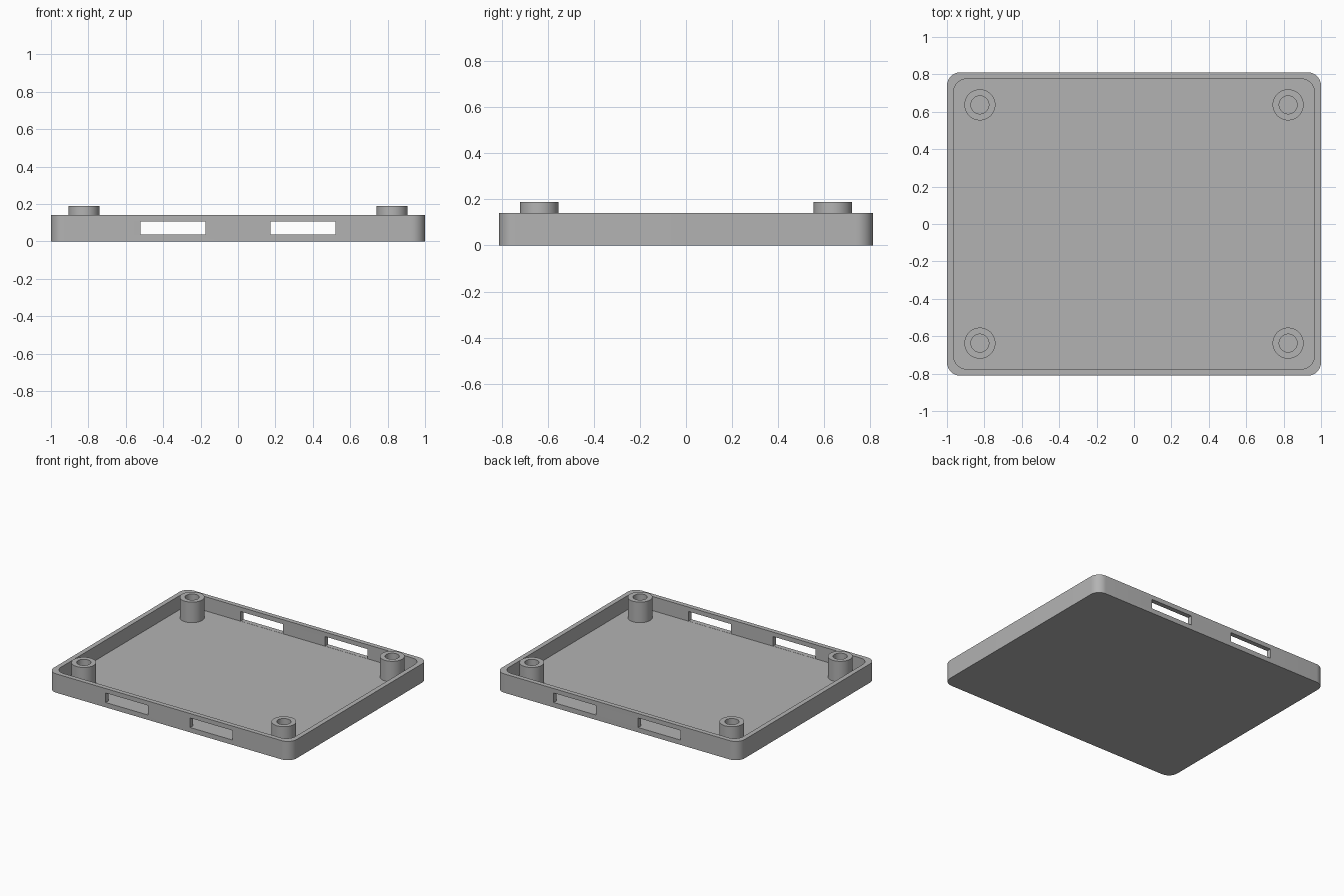
import bpy, bmesh, math

if "Cube" in bpy.data.objects:
    bpy.data.objects.remove(bpy.data.objects["Cube"])

HX, HY = 1.0, 0.811        # half size of the tray
WALL, RIM = 0.035, 0.14    # wall and floor thickness, rim height
CORNER = 0.072

grey = bpy.data.materials.new("plain grey")
grey.diffuse_color = (0.45, 0.45, 0.45, 1)
grey.use_nodes = True
grey.node_tree.nodes["Principled BSDF"].inputs["Base Color"].default_value = grey.diffuse_color


def rounded(hx, hy, r, z, steps=10):
    """Rounded rectangle as a list of points."""
    pts = []
    for q, (sx, sy) in enumerate([(1, 1), (-1, 1), (-1, -1), (1, -1)]):
        for i in range(steps + 1):
            a = math.pi / 2 * (q + i / steps)
            pts.append((sx * (hx - r) + r * math.cos(a), sy * (hy - r) + r * math.sin(a), z))
    return pts


def circle(x, y, r, z, n=48):
    return [(x + r * math.cos(2 * math.pi * i / n), y + r * math.sin(2 * math.pi * i / n), z)
            for i in range(n)]


def skin(name, rings):
    """Join successive rings with quads and cap both ends."""
    bm = bmesh.new()
    loops = [[bm.verts.new(p) for p in ring] for ring in rings]
    n = len(loops[0])
    for a, b in zip(loops, loops[1:]):
        for i in range(n):
            j = (i + 1) % n
            bm.faces.new((a[i], a[j], b[j], b[i]))
    bm.faces.new(loops[0][::-1])
    bm.faces.new(loops[-1])
    bmesh.ops.recalc_face_normals(bm, faces=bm.faces)
    mesh = bpy.data.meshes.new(name)
    bm.to_mesh(mesh)
    bm.free()
    mesh.materials.append(grey)
    ob = bpy.data.objects.new(name, mesh)
    bpy.context.collection.objects.link(ob)
    return ob


def smooth(ob):
    bpy.ops.object.select_all(action='DESELECT')
    ob.select_set(True)
    bpy.context.view_layer.objects.active = ob
    bpy.ops.object.shade_smooth_by_angle(angle=math.radians(30))


# Open tray: outer wall, rim, inner wall, floor
tray = skin("tray", [
    rounded(HX, HY, CORNER, 0),
    rounded(HX, HY, CORNER, RIM),
    rounded(HX - WALL, HY - WALL, CORNER, RIM),
    rounded(HX - WALL, HY - WALL, CORNER, WALL),
])

# Two slots through both the front and the back wall
bpy.context.view_layer.objects.active = tray
cutters = []
for x in (-0.348, 0.348):
    bpy.ops.mesh.primitive_cube_add(size=1, location=(x, 0, 0.0715))
    cutter = bpy.context.object
    cutter.name = "slot_cutter"
    cutter.scale = (0.348, 2, 0.071)
    cutter.hide_render = True
    cutters.append(cutter)
bpy.context.view_layer.update()
for cutter in cutters:
    mod = tray.modifiers.new("slot", 'BOOLEAN')
    mod.operation, mod.solver, mod.object = 'DIFFERENCE', 'EXACT', cutter
    bpy.context.view_layer.objects.active = tray
    bpy.ops.object.modifier_apply(modifier=mod.name)
for cutter in cutters:
    bpy.data.objects.remove(cutter)
smooth(tray)

# Hollow screw posts in the corners
for sx in (-1, 1):
    for sy in (-1, 1):
        x, y = sx * 0.824, sy * 0.637
        post = skin("screw_post", [
            circle(x, y, 0.083, WALL - 0.005),
            circle(x, y, 0.083, 0.188),
            circle(x, y, 0.048, 0.188),
            circle(x, y, 0.048, WALL + 0.001),
        ])
        smooth(post)
